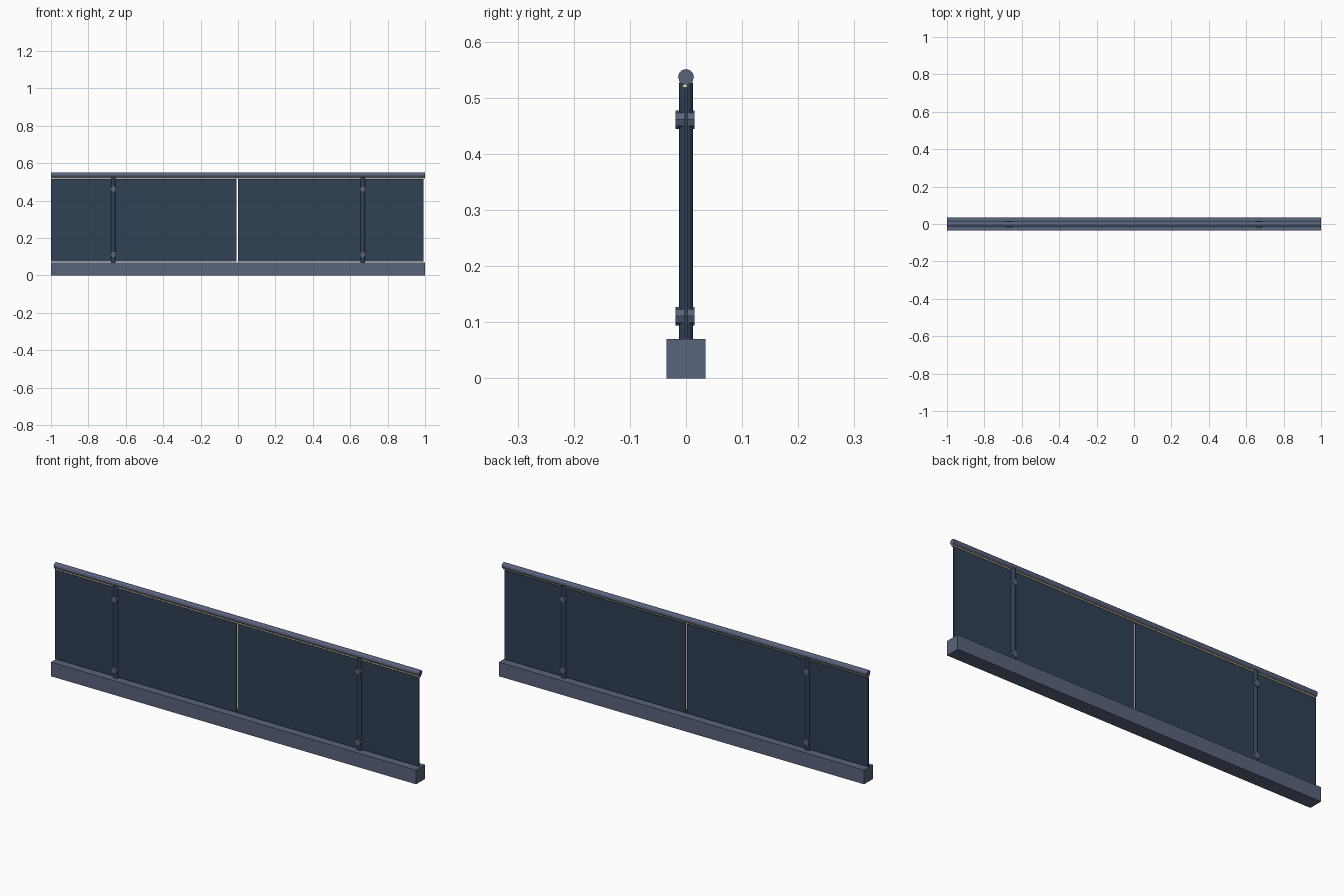
import bpy
import math

cube = bpy.data.objects.get("Cube")
if cube:
    bpy.data.objects.remove(cube, do_unlink=True)


def material(name, rgb):
    m = bpy.data.materials.new(name)
    m.use_nodes = True
    colour = (*rgb, 1)
    m.diffuse_color = colour
    m.node_tree.nodes["Principled BSDF"].inputs["Base Color"].default_value = colour
    return m


steel = material("slate metal", (0.10, 0.125, 0.20))
navy = material("dark navy", (0.03, 0.052, 0.09))
cream = material("warm light", (0.75, 0.62, 0.38))


def box(name, low, high, mat):
    centre = [(a + b) / 2 for a, b in zip(low, high)]
    bpy.ops.mesh.primitive_cube_add(size=1, location=centre)
    ob = bpy.context.object
    ob.name = name
    ob.scale = [b - a for a, b in zip(low, high)]
    bpy.ops.object.transform_apply(location=False, rotation=False, scale=True)
    ob.data.materials.append(mat)


def rod(name, radius, length, centre, rotation, sides, mat):
    bpy.ops.mesh.primitive_cylinder_add(vertices=sides, radius=radius, depth=length,
                                        location=centre, rotation=rotation)
    ob = bpy.context.object
    ob.name = name
    ob.data.materials.append(mat)


quarter = math.pi / 2

# Base kerb, handrail and the light strip beneath it
box("base", (-1, -0.035, 0), (1, 0.035, 0.07), steel)
rod("handrail", 0.014, 2, (0, 0, 0.537), (0, quarter, 0), 12, steel)
box("light_strip", (-1, -0.006, 0.518), (1, 0.003, 0.524), cream)

# Two repeated panels, each with a narrow gap at its end
for side, start in (("right", -1), ("left", 0)):
    box(side + "_panel", (start, -0.003, 0.074), (start + 0.993, 0.003, 0.515), navy)

# Posts with a pair of clamps each
for side, x in (("right", -0.667), ("left", 0.667)):
    rod(side + "_post", 0.0128, 0.457, (x, 0, 0.2985), (0, 0, 0), 12, navy)
    for level, z in (("lower", 0.111), ("upper", 0.461)):
        rod(f"{side}_{level}_clamp", 0.0165, 0.034, (x, -0.002, z),
            (quarter, 0, 0), 8, steel)
